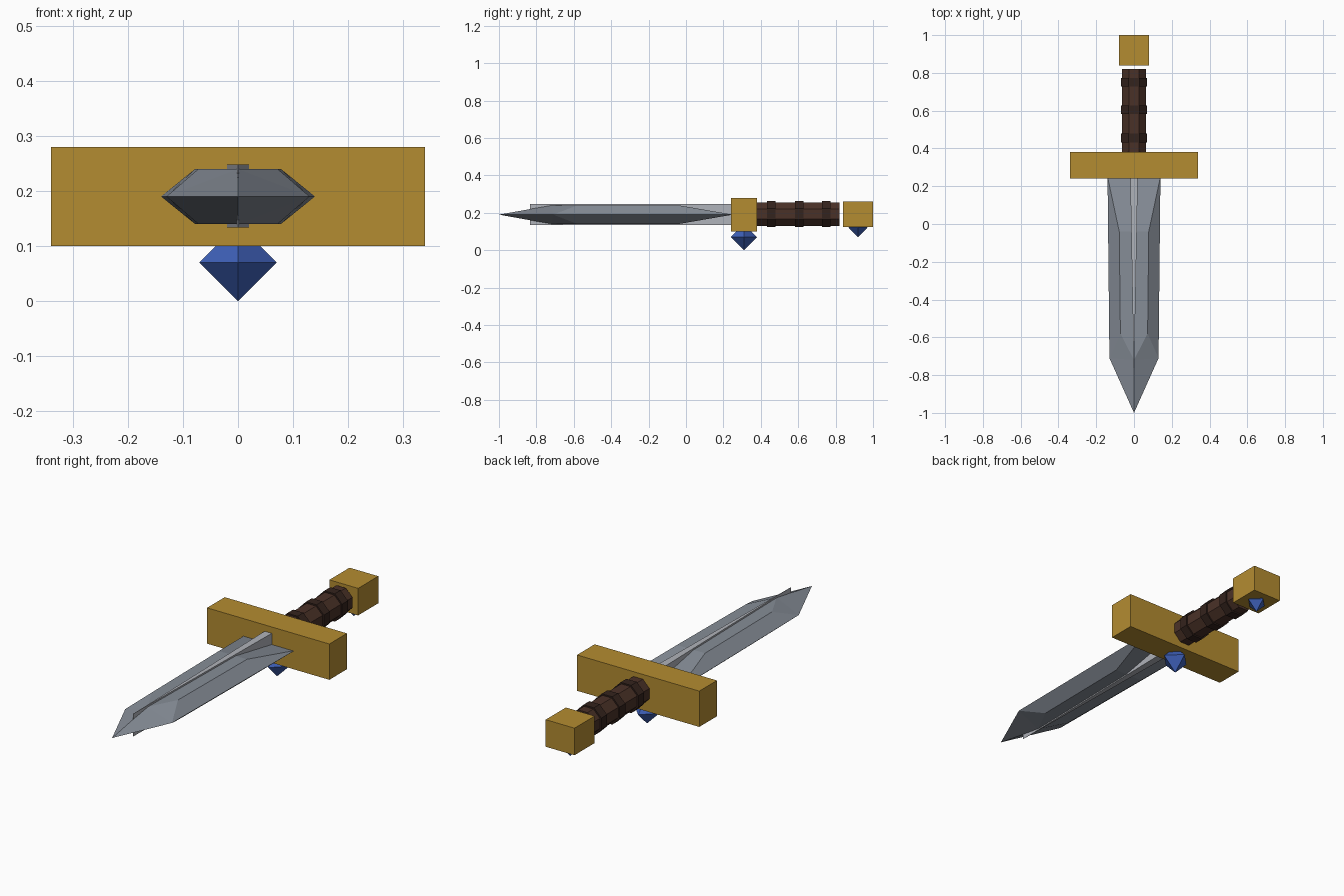
import bpy, bmesh, math
from mathutils import Matrix, Vector

if "Cube" in bpy.data.objects:
    bpy.data.objects.remove(bpy.data.objects["Cube"])

ZC = 0.19  # height of the sword's centre line


def material(name, rgb):
    m = bpy.data.materials.new(name)
    lin = [(c / 255 / 12.92) if c / 255 < 0.04045 else ((c / 255 + 0.055) / 1.055) ** 2.4 for c in rgb]
    m.diffuse_color = (*lin, 1)
    m.use_nodes = True
    m.node_tree.nodes["Principled BSDF"].inputs["Base Color"].default_value = m.diffuse_color
    return m


GOLD = material("gold", (180, 140, 49))
STEEL = material("steel", (134, 141, 151))
BRIGHT = material("bright steel", (176, 179, 186))
LEATHER = material("brown leather", (74, 49, 39))
BAND = material("dark leather", (52, 35, 29))
BLUE = material("blue gem", (62, 96, 184))


def finish(name, bm, mat):
    bmesh.ops.recalc_face_normals(bm, faces=bm.faces)
    me = bpy.data.meshes.new(name)
    bm.to_mesh(me)
    bm.free()
    me.materials.append(mat)
    ob = bpy.data.objects.new(name, me)
    bpy.context.collection.objects.link(ob)
    return ob


def box(name, centre, size, mat):
    bm = bmesh.new()
    bmesh.ops.create_cube(bm, size=1, matrix=Matrix.Translation(centre) @ Matrix.Diagonal((*size, 1)))
    return finish(name, bm, mat)


def rod(name, y0, y1, apothem, mat, sides=8):
    bm = bmesh.new()
    r = apothem / math.cos(math.pi / sides)
    place = (Matrix.Translation((0, (y0 + y1) / 2, ZC + 0.003))
             @ Matrix.Rotation(math.pi / 2, 4, 'X') @ Matrix.Rotation(math.pi / sides, 4, 'Z'))
    bmesh.ops.create_cone(bm, cap_ends=True, segments=sides, radius1=r, radius2=r,
                          depth=y1 - y0, matrix=place)
    return finish(name, bm, mat)


def gem(name, centre, r):
    bm = bmesh.new()
    for axis in range(3):
        for s in (-r, r):
            p = Vector(centre)
            p[axis] += s
            bm.verts.new(p)
    bmesh.ops.convex_hull(bm, input=bm.verts)
    return finish(name, bm, BLUE)


# Blade: one quarter given as faces, mirrored in x and z
T = 0.05
tip, shoulder, heel, heel_mid = (0, -1, 0), (0.13, -0.71, 0), (0.14, 0.25, 0), (0, 0.25, 0)
ridge, flat_front, flat_back, flat_mid = (0, -0.72, T), (0.072, -0.58, T), (0.078, -0.04, T), (0, -0.04, T)
quarter = [
    (tip, shoulder, ridge), (shoulder, flat_front, ridge),
    (shoulder, heel, flat_back, flat_front),
    (ridge, flat_front, flat_back, flat_mid),
    (flat_mid, flat_back, heel, heel_mid),
]
bm = bmesh.new()
for sx in (1, -1):
    for sz in (1, -1):
        for face in quarter:
            bm.faces.new([bm.verts.new((x * sx, y, ZC + z * sz)) for x, y, z in face])
bmesh.ops.remove_doubles(bm, verts=bm.verts, dist=0.0001)
finish("blade", bm, STEEL)

# Central rib, tapering to a knife edge towards the tip
bm = bmesh.new()
outline = [(0, -0.835), (0.02, 0.25), (-0.02, 0.25)]
base = bm.faces.new([bm.verts.new((x, y, ZC - 0.056)) for x, y in outline])
top = bmesh.ops.extrude_face_region(bm, geom=[base])
bmesh.ops.translate(bm, vec=(0, 0, 0.114),
                    verts=[v for v in top["geom"] if isinstance(v, bmesh.types.BMVert)])
finish("blade_rib", bm, BRIGHT)

# Hilt
box("guard", (0, 0.31, ZC), (0.68, 0.14, 0.18), GOLD)
rod("grip", 0.37, 0.82, 0.063, LEATHER)
for i, y in enumerate((0.455, 0.605, 0.75)):
    rod(f"grip_band_{i + 1}", y - 0.023, y + 0.023, 0.07, BAND)
box("pommel", (0, 0.92, 0.193), (0.16, 0.16, 0.136), GOLD)

# Gems set underneath
gem("guard_gem", (0, 0.31, 0.07), 0.07)
gem("pommel_gem", (0, 0.92, 0.12), 0.05)
